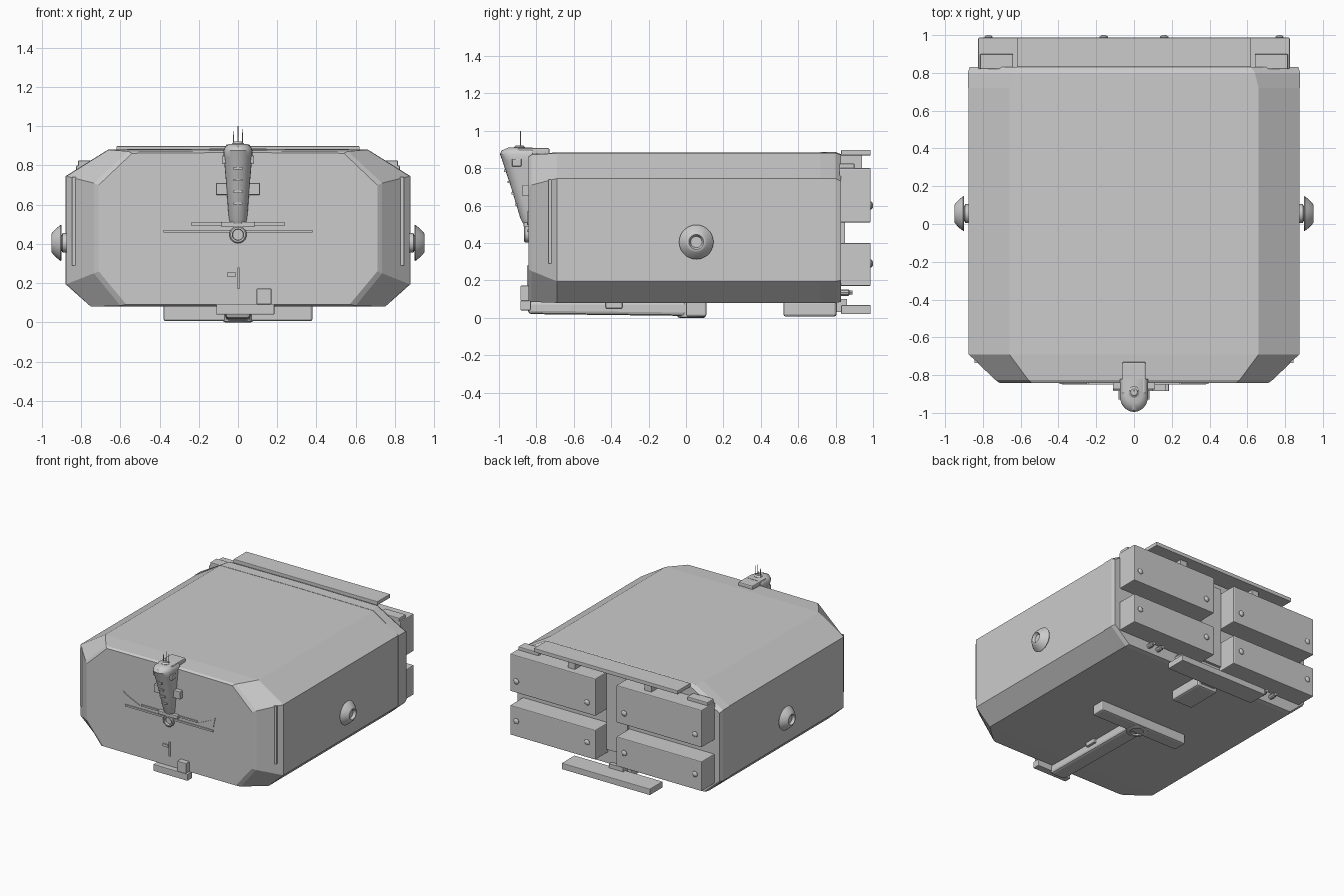
import bpy, bmesh, math
from mathutils import Vector, Matrix


def finish(name, bm, bevel=0.0, smooth=None):
    bmesh.ops.recalc_face_normals(bm, faces=bm.faces[:])
    me = bpy.data.meshes.new(name)
    bm.to_mesh(me)
    bm.free()
    ob = bpy.data.objects.new(name, me)
    bpy.context.collection.objects.link(ob)
    if bevel:
        m = ob.modifiers.new("bevel", 'BEVEL')
        m.width = bevel
        m.segments = 2
        m.limit_method = 'ANGLE'
    if smooth:
        bpy.context.view_layer.objects.active = ob
        ob.select_set(True)
        bpy.ops.object.shade_smooth_by_angle(angle=math.radians(smooth))
        ob.select_set(False)
    return ob


def loft(name, rings, bevel=0.0, smooth=None):
    """Skin a stack of equal-sized closed rings and cap both ends."""
    bm = bmesh.new()
    vs = [[bm.verts.new(p) for p in r] for r in rings]
    n = len(vs[0])
    for a, b in zip(vs, vs[1:]):
        for i in range(n):
            j = (i + 1) % n
            bm.faces.new((a[i], a[j], b[j], b[i]))
    bm.faces.new(vs[0])
    bm.faces.new(vs[-1])
    return finish(name, bm, bevel, smooth)


def box(name, x0, x1, y0, y1, z0, z1, bevel=0.0):
    ring = lambda z: [(x0, y0, z), (x1, y0, z), (x1, y1, z), (x0, y1, z)]
    return loft(name, [ring(z0), ring(z1)], bevel)


def lathe(name, profile, origin, axis, seg=24):
    """Revolve (radius, height) points about an axis through origin."""
    rot = Vector((0, 0, 1)).rotation_difference(Vector(axis)).to_matrix()
    o = Vector(origin)
    rings = []
    for r, h in profile:
        rings.append([o + rot @ Vector((r * math.cos(math.tau * i / seg), r * math.sin(math.tau * i / seg), h))
                      for i in range(seg)])
    return loft(name, rings, smooth=35)


# hull: octagonal section, tapered at the nose
def section(y, hw, top, top_in, z_up, z_lo, bot, bot_in):
    half = [(bot_in, bot), (hw, z_lo), (hw, z_up), (top_in, top)]
    pts = half + [(0, top + 0.004)] + [(-x, z) for x, z in reversed(half)]
    return [(x, y, z) for x, z in pts]


loft("hull", [
    section(-0.842, 0.71, 0.862, 0.54, 0.70, 0.26, 0.092, 0.57),
    section(-0.825, 0.735, 0.872, 0.56, 0.71, 0.25, 0.085, 0.60),
    section(-0.69, 0.875, 0.88, 0.66, 0.745, 0.195, 0.08, 0.75),
    section(0.72, 0.875, 0.88, 0.66, 0.745, 0.195, 0.08, 0.75),
])
# rear collar around the hull
loft("rear_collar", [
    section(0.72, 0.88, 0.882, 0.66, 0.745, 0.195, 0.08, 0.75),
    section(0.80, 0.88, 0.882, 0.64, 0.745, 0.195, 0.08, 0.75),
    section(0.83, 0.87, 0.87, 0.62, 0.73, 0.20, 0.085, 0.74),
])

# rear panels, bolts, hinges and side trim, mirrored
for s, side in ((1, "right"), (-1, "left")):
    for z0, z1, zb, lev in ((0.51, 0.80, 0.60, "upper"), (0.17, 0.40, 0.29, "lower")):
        xa, xb = sorted((s * 0.09, s * 0.825))
        box(f"{lev}_rear_panel_{side}", xa, xb, 0.82, 0.987, z0, z1, 0.006)
        for x in (0.16, 0.77):
            lathe(f"panel_bolt_{lev}_{side}", [(0.022, 0), (0.022, 0.005), (0.014, 0.012), (0.005, 0.014)],
                  (s * x, 0.986, zb), (0, 1, 0), 12)
    xa, xb = sorted((s * 0.64, s * 0.815))
    box(f"panel_hinge_{side}", xa, xb, 0.82, 0.90, 0.78, 0.825, 0.005)
    xa, xb = sorted((s * 0.30, s * 0.36))
    box(f"roof_plate_bracket_{side}", xa, xb, 0.82, 0.94, 0.79, 0.87)
    for x in (0.22, 0.30, 0.48, 0.56):
        lathe(f"rear_fitting_{side}", [(0.018, 0), (0.018, 0.05), (0.012, 0.055), (0.012, 0.07)],
              (s * x, 0.82, 0.135), (0, 1, 0), 10)
    # round mushroom knob on the flank with a recessed centre
    lathe(f"side_knob_{side}", [(0.05, 0), (0.05, 0.022), (0.04, 0.026), (0.04, 0.032), (0.09, 0.027), (0.092, 0.032),
                                (0.078, 0.05), (0.055, 0.073), (0.046, 0.079), (0.04, 0.079), (0.03, 0.06)],
          (s * 0.872, 0.055, 0.405), (s, 0, 0), 28)
    # front trim strip with an upswept fin
    xa, xb = sorted((s * 0.04, s * 0.38))
    box(f"front_strip_{side}", xa, xb, -0.85, -0.835, 0.458, 0.472)
    xa, xb = sorted((s * 0.08, s * 0.24))
    box(f"front_strip_upper_{side}", xa, xb, -0.85, -0.835, 0.495, 0.508)
    fin = [(0.25, 0.495), (0.38, 0.495), (0.395, 0.57), (0.37, 0.55)]
    loft(f"front_fin_{side}", [[(s * x, y, z) for x, z in fin] for y in (-0.847, -0.835)])
    xa, xb = sorted((s * 0.825, s * 0.845))
    box(f"corner_trim_{side}", xa, xb, -0.735, -0.69, 0.29, 0.74)

box("rear_roof_plate", -0.62, 0.62, 0.83, 0.987, 0.868, 0.898, 0.004)
box("rear_center_post", -0.09, 0.09, 0.81, 0.85, 0.20, 0.83)
box("rear_step_plate", -0.38, 0.38, 0.83, 0.987, 0.02, 0.068, 0.004)
box("rear_step_beam", -0.09, 0.09, 0.52, 0.805, 0.006, 0.09, 0.014)
box("rear_step_link", -0.06, 0.06, 0.79, 0.86, 0.03, 0.10)

# underside spine, cross bar and drain ring
spine = [(-0.845, 0.02), (0.01, 0.01), (0.01, 0.09), (-0.845, 0.09)]
loft("belly_spine", [[(x, y, z) for y, z in spine] for x in (-0.065, 0.065)], 0.018)
box("belly_cross_bar", -0.38, 0.38, 0.0, 0.11, 0.006, 0.09, 0.012)
lathe("belly_hub", [(0.075, 0.09), (0.075, 0.004), (0.065, 0.0), (0.048, 0.0), (0.044, 0.03)],
      (0, 0.03, 0), (0, 0, 1), 24)
box("belly_clamp", -0.085, 0.085, -0.43, -0.34, 0.05, 0.09, 0.006)

# small foot bracket at the nose
box("nose_foot_bar", -0.11, 0.185, -0.885, -0.83, 0.04, 0.092, 0.004)
box("nose_foot_post", 0.095, 0.17, -0.885, -0.835, 0.092, 0.172, 0.004)
box("nose_small_latch", -0.055, -0.01, -0.85, -0.835, 0.235, 0.255)
box("nose_latch_rod", -0.003, 0.008, -0.85, -0.835, 0.17, 0.28)


# tapering control tower on the nose: half-round sections stacked upward
def tower_ring(z, hw, yf, yb=-0.82):
    pts = []
    depth = min(yb - yf, hw * 1.1)
    for i in range(13):
        a = math.pi * i / 12
        pts.append((hw * math.cos(a), yf + depth * (1 - math.sin(a)), z))
    return pts + [(-hw, yb, z), (hw, yb, z)]


loft("tower", [tower_ring(0.505, 0.042, -0.872), tower_ring(0.53, 0.047, -0.885),
               tower_ring(0.68, 0.058, -0.93), tower_ring(0.84, 0.072, -0.982),
               tower_ring(0.875, 0.074, -0.995), tower_ring(0.895, 0.066, -0.985),
               tower_ring(0.91, 0.045, -0.95)], smooth=40)
box("tower_roof_bridge", -0.062, 0.062, -0.90, -0.73, 0.872, 0.908, 0.008)
lathe("tower_collar", [(0.03, 0), (0.03, 0.01), (0.018, 0.02)], (0, -0.89, 0.902), (0, 0, 1), 12)
for x, z in ((-0.022, 0.975), (0, 1.0), (0.022, 0.985)):
    lathe("antenna", [(0.003, 0), (0.002, z - 0.9)], (x, -0.885, 0.9), (0, 0, 1), 6)
for s in (1, -1):
    xa, xb = sorted((s * 0.05, s * 0.112))
    box("tower_side_box", xa, xb, -0.875, -0.835, 0.65, 0.71, 0.004)
    xa, xb = sorted((s * 0.06, s * 0.082))
    box("tower_ear", xa, xb, -0.93, -0.88, 0.81, 0.85, 0.004)
for i in range(4):
    z = 0.60 + i * 0.06
    box("tower_vent", -0.022, 0.022, -0.913 - 0.0203 * i, -0.86, z, z + 0.012)
box("tower_base", -0.085, 0.085, -0.868, -0.835, 0.485, 0.512, 0.004)
# round eye below the tower
lathe("nose_eye_ring", [(0.044, 0), (0.044, 0.022), (0.038, 0.028), (0.029, 0.028), (0.027, 0.008)],
      (0, -0.838, 0.447), (0, -1, 0), 24)
